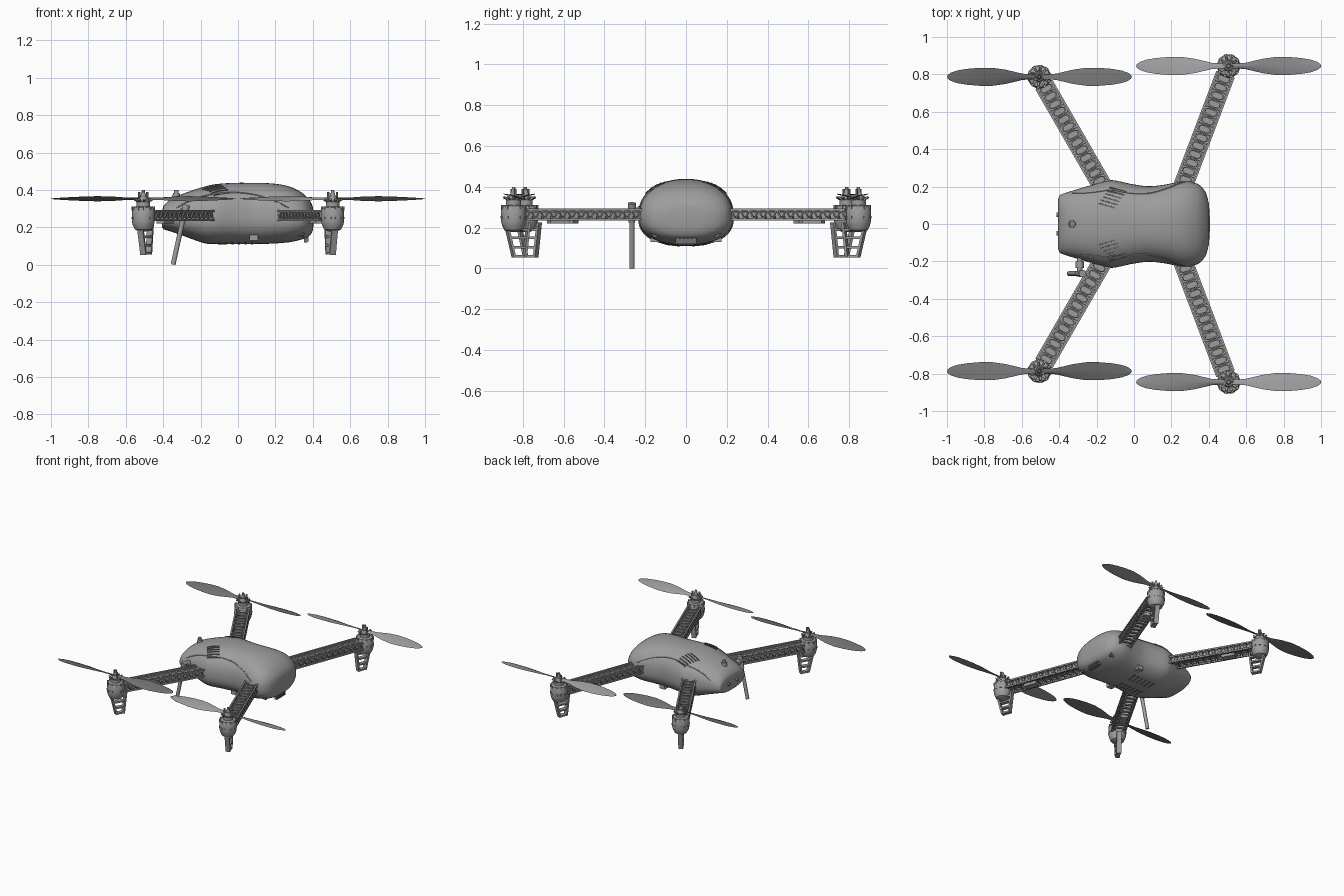
import bpy, bmesh, math
from mathutils import Matrix, Vector

if "Cube" in bpy.data.objects:
    bpy.data.objects.remove(bpy.data.objects["Cube"], do_unlink=True)


def material(name, v):
    m = bpy.data.materials.new(name)
    m.use_nodes = True
    m.diffuse_color = (v, v, v, 1)
    m.node_tree.nodes["Principled BSDF"].inputs["Base Color"].default_value = (v, v, v, 1)
    return m


GREY = material("mid grey", 0.34)
DARK = material("dark grey", 0.17)
VENT = material("vent grey", 0.14)


# ---------- mesh helpers ----------
def box(bm, center, size, rot=None):
    m = Matrix.Translation(center) @ (rot or Matrix()) @ Matrix.Diagonal((*size, 1))
    bmesh.ops.create_cube(bm, size=1, matrix=m)


def beam(bm, a, b, width, thick):
    """Rectangular bar from a to b; width runs sideways."""
    a, b = Vector(a), Vector(b)
    d = (b - a).normalized()
    side = Vector((0, 1, 0)) if abs(d.y) < 0.8 else Vector((1, 0, 0))
    side = (side - d * side.dot(d)).normalized()
    rot = Matrix((d, side, d.cross(side))).transposed().to_4x4()
    box(bm, (a + b) / 2, ((b - a).length, width, thick), rot)


def rod(bm, a, b, r, r2=None, n=16):
    a, b = Vector(a), Vector(b)
    rot = (b - a).to_track_quat('Z', 'Y').to_matrix().to_4x4()
    bmesh.ops.create_cone(bm, cap_ends=True, segments=n, radius1=r, radius2=r if r2 is None else r2,
                          depth=(b - a).length, matrix=Matrix.Translation((a + b) / 2) @ rot)


def loft(bm, rings, caps=True):
    """Skin a list of closed point rings."""
    vs = [[bm.verts.new(p) for p in ring] for ring in rings]
    n = len(vs[0])
    for r0, r1 in zip(vs, vs[1:]):
        for i in range(n):
            bm.faces.new((r0[i], r0[(i + 1) % n], r1[(i + 1) % n], r1[i]))
    if caps:
        bm.faces.new(vs[0])
        bm.faces.new(vs[-1])


def lathe(bm, profile, n=28):
    loft(bm, [[(r * math.cos(2 * math.pi * i / n), r * math.sin(2 * math.pi * i / n), z)
               for i in range(n)] for r, z in profile])


def frame(bm, x, z, along, across, rim, height):
    """Raised rounded window frame lying flat on the arm."""
    def outline(k, zz):
        c = [(1, .55), (.55, 1), (-.55, 1), (-1, .55), (-1, -.55), (-.55, -1), (.55, -1), (1, -.55)]
        return [(x + u * (along / 2 - k), v * (across / 2 - k), zz) for u, v in c]
    loft(bm, [outline(0, z), outline(0, z + height), outline(rim, z + height),
              outline(rim, z), outline(0, z)], caps=False)


def finish(bm, name, mat, matrix=None):
    bmesh.ops.remove_doubles(bm, verts=bm.verts, dist=1e-5)
    bmesh.ops.recalc_face_normals(bm, faces=bm.faces)
    if matrix:
        bm.transform(matrix)
    me = bpy.data.meshes.new(name)
    bm.to_mesh(me)
    bm.free()
    me.materials.append(mat)
    ob = bpy.data.objects.new(name, me)
    bpy.context.collection.objects.link(ob)
    bpy.ops.object.select_all(action='DESELECT')
    ob.select_set(True)
    bpy.context.view_layer.objects.active = ob
    bpy.ops.object.shade_smooth_by_angle(angle=math.radians(32))
    return ob


# ---------- body shell: x, half width, top, bottom ----------
STATIONS = [(-.405, .135, .29, .2), (-.398, .153, .315, .19), (-.36, .168, .35, .178), (-.28, .193, .385, .15),
            (-.18, .222, .418, .115), (-.12, .235, .431, .11), (-.02, .215, .438, .11), (.08, .202, .438, .11),
            (.18, .213, .435, .113), (.27, .23, .42, .12), (.34, .215, .387, .135), (.38, .175, .348, .152),
            (.4, .11, .31, .185), (.405, .04, .27, .23)]
ZM, POW = .25, 2.4


def section(x):
    i = max(k for k in range(len(STATIONS) - 1) if STATIONS[k][0] <= x or k == 0)
    p = [STATIONS[min(max(j, 0), len(STATIONS) - 1)] for j in range(i - 1, i + 3)]
    h = p[2][0] - p[1][0]
    t = (x - p[1][0]) / h
    out = []
    for c in (1, 2, 3):
        m1 = h * (p[2][c] - p[0][c]) / (p[2][0] - p[0][0])
        m2 = h * (p[3][c] - p[1][c]) / (p[3][0] - p[1][0])
        out.append((2*t**3 - 3*t*t + 1) * p[1][c] + (t**3 - 2*t*t + t) * m1
                   + (3*t*t - 2*t**3) * p[2][c] + (t**3 - t*t) * m2)
    return out


def falloff(q):
    return max(0, 1 - min(1, abs(q)) ** POW) ** (1 / POW)


def top_z(x, y):
    w, zt, zb = section(x)
    return ZM + (zt - ZM) * falloff(y / w)


def bottom_z(x, y):
    w, zt, zb = section(x)
    return ZM - (ZM - zb) * falloff(y / w)


def side_y(x, z):
    w, zt, zb = section(x)
    return w * falloff((z - ZM) / ((zt - ZM) if z > ZM else (ZM - zb)))


def body_ring(x, n=48):
    w, zt, zb = section(x)
    ring = []
    for i in range(n):
        c, s = math.cos(2 * math.pi * i / n), math.sin(2 * math.pi * i / n)
        e = 2 / POW
        ring.append((x, math.copysign(abs(c) ** e, c) * w,
                     ZM + math.copysign(abs(s) ** e, s) * ((zt - ZM) if s > 0 else (ZM - zb))))
    return ring


xs = []
for a, b in zip(STATIONS, STATIONS[1:]):
    xs += [a[0] + (b[0] - a[0]) * k / 3 for k in range(3)]
bm = bmesh.new()
loft(bm, [body_ring(x) for x in xs + [STATIONS[-1][0]]])
finish(bm, "body_shell", GREY)

# Shoulder vents, belly vents and tail port
bm = bmesh.new()
for s in (-1, 1):
    for k in range(6):
        pts = [(-.19 + .012 * k + .022 * j, .11 + .017 * k - .006 * j) for j in range(5)]
        pts = [Vector((x, s * y, top_z(x, y) + .001)) for x, y in pts]
        for a, b in zip(pts, pts[1:]):
            beam(bm, a, b, .007, .005)
for k in range(6):
    for s in (-1, 1):
        x = -.1 + .035 * k
        beam(bm, (x, s * .03, bottom_z(x, .03)), (x, s * .1, bottom_z(x, .1)), .012, .005)
finish(bm, "vent_slats", VENT)
bm = bmesh.new()
for k in range(5):
    box(bm, (.368, -.04 + .02 * k, .145), (.02, .009, .04))
box(bm, (.362, 0, .145), (.02, .105, .052))
for s in (-1, 1):
    rod(bm, (.3, s * .15, .17), (.352, s * .15, .17), .018)
finish(bm, "tail_port_and_lamps", DARK)

# Arched lid seams on both flanks, plus small side latches
bm = bmesh.new()
for s in (-1, 1):
    pts = []
    for k in range(17):
        x = -.33 + .6 * k / 16
        z = .25 + .137 * math.sin(math.pi * (k + 1) / 18) ** .55
        pts.append(Vector((x, s * side_y(x, z), z)))
    for a, b in zip(pts, pts[1:]):
        rod(bm, a, b, .004, n=6)
    box(bm, (.085, s * .15, .145), (.045, .05, .03))
finish(bm, "lid_seams", GREY)

# Nose sensors and top knob
bm = bmesh.new()
for s in (-1, 1):
    rod(bm, (-.37, s * .05, .25), (-.415, s * .05, .25), .012)
rod(bm, (-.33, 0, .34), (-.33, 0, .385), .022, .018)
rod(bm, (-.33, 0, .385), (-.33, 0, .4), .012)
finish(bm, "nose_sensors", GREY)

# Antenna on its side hinge
bm = bmesh.new()
rod(bm, (-.29, -.14, .285), (-.29, -.275, .285), .014)
rod(bm, (-.29, -.2, .285), (-.29, -.235, .285), .022)
rod(bm, (-.275, -.265, .32), (-.3, -.265, .225), .02, .016)
rod(bm, (-.295, -.265, .24), (-.347, -.265, .001), .013)
finish(bm, "antenna", GREY)


# ---------- arms, motors, legs, propellers ----------
def make_arm(name, length, place):
    bm = bmesh.new()
    x0, x1 = -length, -.05
    mid, span = (x0 + x1) / 2, x1 - x0
    box(bm, (mid, 0, .265), (span, .08, .022))
    for s in (-1, 1):
        for z in (.24, .288):
            box(bm, (mid, s * .047, z), (span, .011, .011))
    n = 14
    step = span / n
    for k in range(n):
        x = x0 + step * (k + .5)
        frame(bm, x, .274, step * .82, .068, .006, .014)
        frame(bm, x, .24, step * .82, .068, .006, .016)
        for s in (-1, 1):
            beam(bm, (x - step / 2, s * .047, .24), (x, s * .047, .288), .007, .006)
            beam(bm, (x, s * .047, .288), (x + step / 2, s * .047, .24), .007, .006)
        for z in (.242, .286):
            box(bm, (x + step / 2, 0, z), (.006, .094, .008))
    box(bm, (-.235, 0, .232), (.1, .05, .022))
    finish(bm, name, GREY, place)


def make_motor(name, place):
    bm = bmesh.new()
    lathe(bm, [(.02, .178), (.045, .188), (.056, .21), (.061, .23), (.062, .292), (.055, .306), (.04, .312)])
    rod(bm, (0, 0, .31), (0, 0, .335), .036, n=24)
    rod(bm, (0, 0, .335), (0, 0, .362), .03, .022, n=24)
    rod(bm, (0, 0, .36), (0, 0, .385), .016, .012)
    for k in range(10):
        r = Matrix.Rotation(2 * math.pi * k / 10, 4, 'Z')
        beam(bm, r @ Vector((.025, 0, .335)), r @ Vector((.05, 0, .35)), .012, .008)
        box(bm, r @ Vector((.057, 0, .3)), (.012, .014, .022), r)
        box(bm, r @ Vector((.06, 0, .25)), (.008, .018, .012), r)
    for s in (-1, 1):
        rod(bm, (0, s * .025, .34), (0, s * .025, .39), .007, n=8)
    finish(bm, name, GREY, place)


def make_leg(name, place):
    bm = bmesh.new()
    def edge(z):
        t = (.225 - z) / .17
        return .04 - .042 * t, -.078 + .02 * t
    for i in (0, 1):
        beam(bm, (edge(.225)[i], 0, .225), (edge(.055)[i], 0, .055), .034, .012)
    for z in (.061, .105, .15, .19):
        o, i = edge(z)
        box(bm, ((o + i) / 2, 0, z), (o - i, .03, .012))
    finish(bm, name, GREY, place)


BLADE = [(0, .028), (.05, .03), (.09, .036), (.13, .056), (.18, .08), (.25, .1), (.32, .099),
         (.39, .086), (.44, .068), (.475, .043), (.49, .02), (.494, .004)]


def make_propeller(name, x, y, hand, mat):
    bm = bmesh.new()
    for turn in (0, math.pi):
        rings = []
        for r, c in BLADE:
            tw = math.radians(24 - 32 * r)
            t = .007 - .009 * r
            prof = [(-.5, 0), (-.25, .8), (.1, .8), (.5, 0), (.1, -.3), (-.25, -.3)]
            rings.append([Matrix.Rotation(turn, 3, 'Z') @ Vector(
                (r, hand * (u * c * math.cos(tw) - v * t * math.sin(tw)),
                 .353 + u * c * math.sin(tw) + v * t * math.cos(tw))) for u, v in prof])
        loft(bm, rings)
    rod(bm, (0, 0, .343), (0, 0, .366), .021, n=20)
    rod(bm, (0, 0, .366), (0, 0, .4), .011, .008, n=12)
    finish(bm, name, mat, Matrix.Translation((x, y, 0)))


for side, px, py, root, mat in (("left", .506, .845, (.25, .17), GREY), ("right", -.506, .787, (-.15, .17), DARK)):
    for end, s in (("front", -1), ("back", 1)):
        d = Vector((px - root[0], s * (py - root[1]), 0))
        place = Matrix.Translation((px, s * py, 0)) @ Matrix.Rotation(math.atan2(d.y, d.x), 4, 'Z')
        tag = f"{end}_{side}"
        make_arm(tag + "_arm", d.length, place)
        make_motor(tag + "_motor", place)
        make_leg(tag + "_leg", place)
        make_propeller(tag + "_propeller", px, s * py, s if px > 0 else -s, mat)
